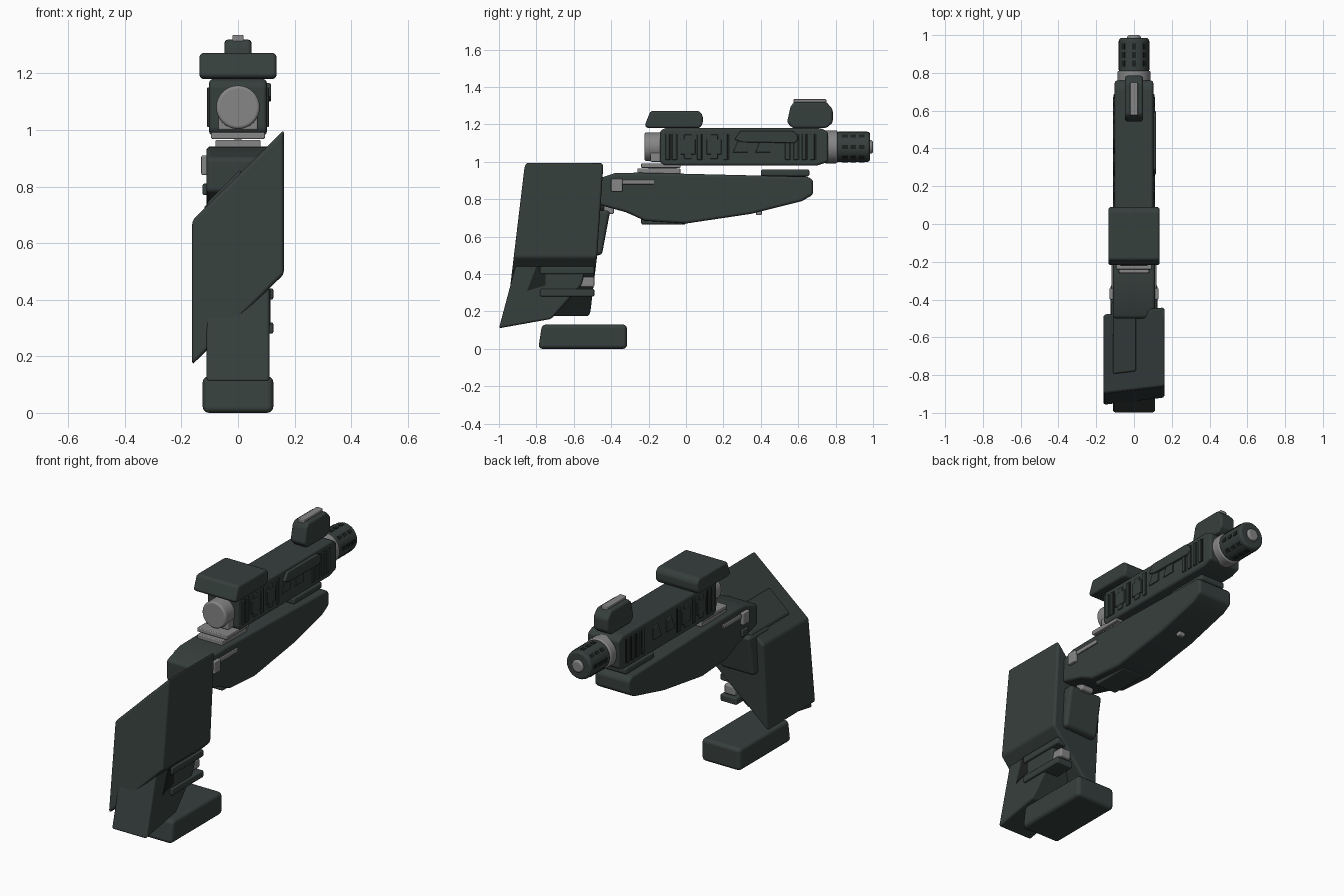
import bpy
import bmesh
import math
from mathutils import Matrix

cube = bpy.data.objects.get("Cube")
if cube:
    bpy.data.objects.remove(cube)


def material(name, rgb, rough):
    m = bpy.data.materials.new(name)
    m.use_nodes = True
    m.diffuse_color = (*rgb, 1)
    bsdf = m.node_tree.nodes["Principled BSDF"]
    bsdf.inputs["Base Color"].default_value = (*rgb, 1)
    bsdf.inputs["Roughness"].default_value = rough
    return m


BODY = material("dark green grey", (0.037, 0.050, 0.047), 0.6)
STEEL = material("mid grey steel", (0.24, 0.24, 0.24), 0.5)
SLOT = material("slot black", (0.012, 0.015, 0.014), 0.8)


def finish(name, bm, mat, bevel):
    bmesh.ops.recalc_face_normals(bm, faces=bm.faces)
    for f in bm.faces:
        f.smooth = True
    mesh = bpy.data.meshes.new(name)
    bm.to_mesh(mesh)
    bm.free()
    ob = bpy.data.objects.new(name, mesh)
    bpy.context.collection.objects.link(ob)
    mesh.materials.append(mat)
    bpy.ops.object.select_all(action="DESELECT")
    ob.select_set(True)
    bpy.context.view_layer.objects.active = ob
    bpy.ops.object.shade_smooth_by_angle(angle=math.radians(25))
    if bevel:
        mod = ob.modifiers.new("bevel", "BEVEL")
        mod.width = bevel
        mod.segments = 3
        mod.limit_method = "ANGLE"
        mod.angle_limit = math.radians(25)
        mod.harden_normals = True
    return ob


def slab(name, outline, x0, x1, mat=BODY, bevel=0.012, shear=0.0):
    """Extrude a side outline of (y, z) points from x0 to x1; shear drops the x0 side
    and slides it along the outline's own lean."""
    bm = bmesh.new()
    low = [bm.verts.new((x0, y - 0.12 * shear, z - shear)) for y, z in outline]
    high = [bm.verts.new((x1, y, z)) for y, z in outline]
    bm.faces.new(low)
    bm.faces.new(high)
    for i in range(len(low)):
        j = (i + 1) % len(low)
        bm.faces.new((low[i], low[j], high[j], high[i]))
    return finish(name, bm, mat, bevel)


def box(name, xs, ys, zs, mat=BODY, bevel=0.012):
    (a, b), (c, d) = ys, zs
    return slab(name, [(a, c), (b, c), (b, d), (a, d)], *xs, mat, bevel)


def tube(name, y0, y1, r, mat=BODY, bevel=0.008, z=1.08, x=0, sides=32):
    bm = bmesh.new()
    bmesh.ops.create_cone(bm, cap_ends=True, segments=sides, radius1=r, radius2=r,
                          depth=y1 - y0,
                          matrix=Matrix.Translation((x, (y0 + y1) / 2, z))
                          @ Matrix.Rotation(math.pi / 2, 4, "X"))
    return finish(name, bm, mat, bevel)


def both_sides(name, inner, outer, ys, zs, mat=BODY, bevel=0.004):
    box(name + "_right", (inner, outer), ys, zs, mat, bevel)
    box(name + "_left", (-outer, -inner), ys, zs, mat, bevel)


# Slanted outer grip shell with its panels
slab("grip_shell", [(-0.86, 1.0), (-0.44, 1.0), (-0.475, 0.49), (-0.921, 0.49)],
     -0.162, 0.162, bevel=0.014, shear=0.32)
slab("grip_top_panel", [(-0.78, 0.862), (-0.43, 0.862), (-0.43, 0.76), (-0.78, 0.76)],
     -0.11, 0.01, bevel=0.01, shear=0.12)
slab("grip_back_panel", [(-0.6, 0.74), (-0.405, 0.74), (-0.45, 0.5), (-0.6, 0.5)],
     -0.12, 0.1, bevel=0.02)

# Inner grip core and the bars along it
slab("grip_core", [(-1.0, 0.11), (-0.72, 0.16), (-0.56, 0.34), (-0.5, 0.56),
                   (-0.88, 0.56)], -0.112, 0.112)
slab("grip_recess", [(-0.85, 0.31), (-0.80, 0.44), (-0.75, 0.44), (-0.75, 0.34)],
     0.11, 0.115, SLOT, 0)
for label, z in (("lower", 0.28), ("upper", 0.40)):
    box(label + "_grip_bar", (0.02, 0.125), (-0.78, -0.49), (z, z + 0.04), bevel=0.008)
box("grip_catch", (0.03, 0.1), (-0.58, -0.49), (0.33, 0.385), STEEL, 0.01)

# Loose base block below the grip
slab("base_block", [(-0.79, 0.0), (-0.315, 0.0), (-0.315, 0.13), (-0.77, 0.13)],
     -0.125, 0.125, bevel=0.022)

# Lower frame
slab("lower_frame", [(-0.5, 0.9), (-0.38, 0.94), (-0.25, 0.942), (0.655, 0.92),
                     (0.68, 0.9), (0.68, 0.825), (0.62, 0.79), (0.35, 0.722),
                     (0.0, 0.67), (-0.22, 0.685), (-0.32, 0.73), (-0.5, 0.78)],
     -0.112, 0.112, bevel=0.02)
box("frame_belly_pad", (-0.07, 0.07), (-0.24, 0.0), (0.665, 0.72), bevel=0.01)
box("frame_trigger_stub", (-0.04, 0.04), (-0.44, -0.385), (0.72, 0.78), STEEL, 0.01)
box("frame_under_pin", (-0.02, 0.02), (0.375, 0.405), (0.715, 0.76), STEEL, 0.006)
both_sides("lever_head", 0.1, 0.13, (-0.4, -0.34), (0.84, 0.91), STEEL, 0.006)
both_sides("lever_arm", 0.1, 0.12, (-0.34, -0.17), (0.88, 0.905), STEEL)
box("frame_side_button", (-0.125, -0.1), (-0.4, -0.34), (0.77, 0.81), bevel=0.006)
box("frame_front_pad", (-0.08, 0.08), (0.4, 0.66), (0.922, 0.96), bevel=0.012)

# Steel mount between frame and upper body
box("mount_lower", (-0.08, 0.08), (-0.26, -0.03), (0.935, 0.965), STEEL, 0.005)
box("mount_post", (-0.012, 0.012), (-0.2, -0.05), (0.955, 0.99), STEEL, 0)
box("mount_upper", (-0.095, 0.095), (-0.24, -0.03), (0.968, 0.992), STEEL, 0.005)

# Upper body
slab("upper_body", [(-0.14, 1.0), (-0.12, 0.98), (0.7, 0.98), (0.76, 1.0), (0.76, 1.16),
                    (0.72, 1.18), (-0.12, 1.18), (-0.14, 1.16)], -0.102, 0.102, bevel=0.016)
tube("rear_cap", -0.222, -0.12, 0.077, STEEL, 0.012)
box("rear_cap_seat", (-0.07, 0.07), (-0.19, -0.12), (1.0, 1.05), STEEL, 0.006)

# Ribs, slots and panels on both flanks
for i, y in enumerate((-0.11, -0.075, 0.06, 0.2, 0.53, 0.575, 0.62, 0.665)):
    both_sides(f"flank_rib_{i}", 0.095, 0.109, (y, y + 0.022), (1.01, 1.15))
    both_sides(f"flank_slot_{i}", 0.095, 0.1035, (y + 0.022, y + 0.032), (1.01, 1.15), SLOT, 0)
for i, y in enumerate((-0.03, 0.11)):
    both_sides(f"flank_panel_{i}", 0.095, 0.11, (y, y + 0.08), (1.04, 1.12))
    both_sides(f"flank_panel_tab_{i}", 0.095, 0.108, (y + 0.02, y + 0.06), (1.015, 1.145))
for i, y in enumerate((0.25, 0.37)):
    for side in (-1, 1):
        slab(f"flank_wedge_{i}_{side}", [(y, 1.05), (y + 0.08, 1.05), (y + 0.08, 1.12),
                                         (y + 0.035, 1.13)], 0.095 * side, 0.108 * side,
             bevel=0.004)
slab("flank_handle", [(0.26, 1.12), (0.3, 1.105), (0.58, 1.1), (0.6, 1.12), (0.59, 1.15),
                      (0.57, 1.165), (0.29, 1.165)], 0.09, 0.117, bevel=0.006)

# Sights
slab("rear_sight", [(-0.222, 1.19), (-0.2, 1.18), (0.07, 1.18), (0.09, 1.2), (0.09, 1.25),
                    (0.07, 1.272), (-0.19, 1.272)], -0.136, 0.136, bevel=0.016)
slab("front_sight", [(0.54, 1.21), (0.57, 1.18), (0.75, 1.18), (0.785, 1.21), (0.785, 1.28),
                     (0.75, 1.32), (0.58, 1.32), (0.56, 1.3)], -0.048, 0.048, bevel=0.016)
box("front_sight_strip", (-0.02, 0.02), (0.575, 0.75), (1.31, 1.335), STEEL, 0.005)

# Muzzle with a ring of vents
tube("muzzle_collar", 0.74, 0.81, 0.088, STEEL)
tube("muzzle", 0.8, 0.985, 0.081, BODY, 0.016)
tube("muzzle_tip", 0.95, 1.0, 0.036, STEEL, 0.012)
for k in range(8):
    for j in range(3):
        vent = box(f"muzzle_vent_{k}_{j}", (0.074, 0.083),
                   (0.835 + 0.045 * j, 0.865 + 0.045 * j), (-0.011, 0.011), SLOT, 0)
        vent.data.transform(Matrix.Translation((0, 0, 1.08))
                            @ Matrix.Rotation(k * math.pi / 4, 4, "Y"))
